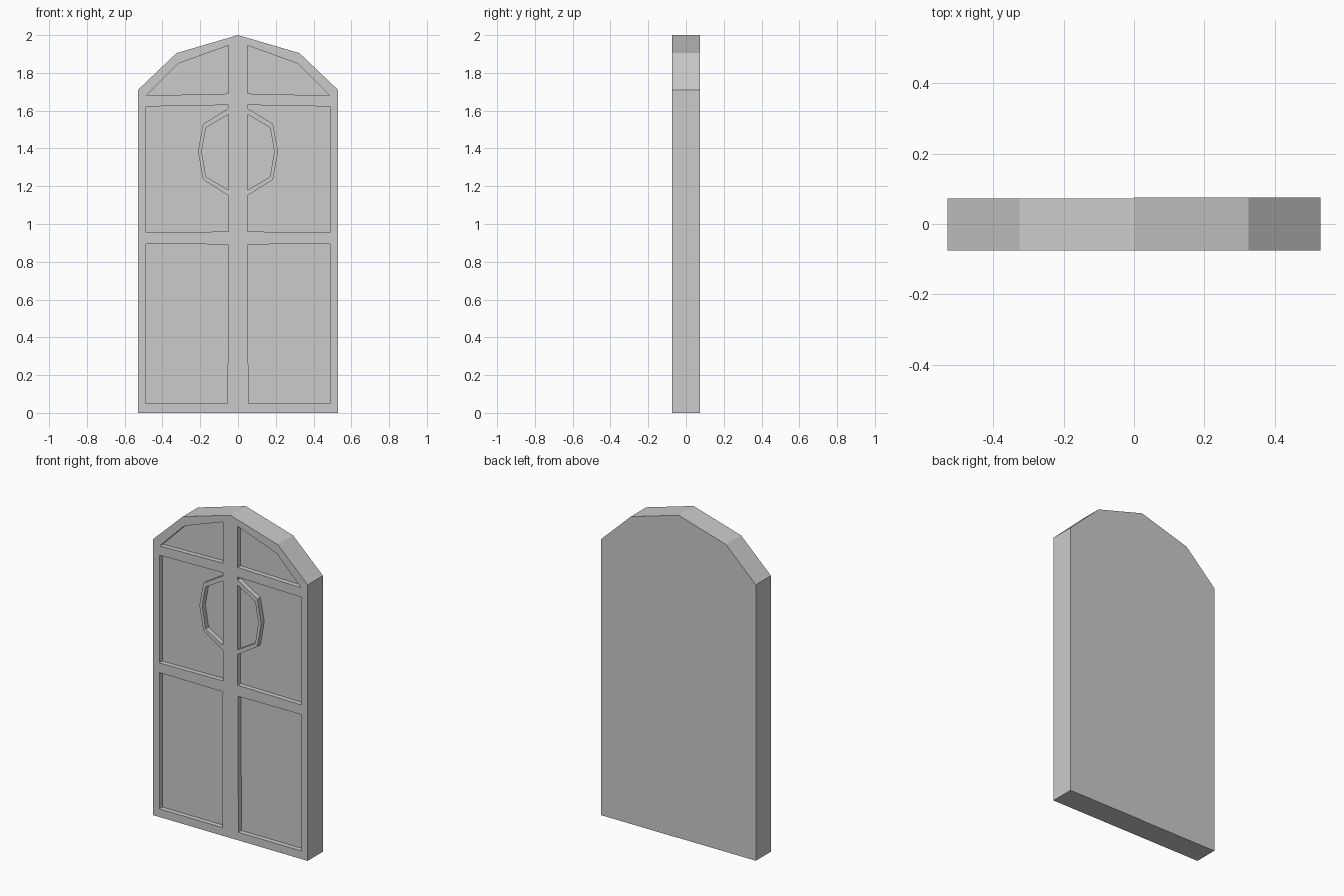
import bpy, bmesh

if "Cube" in bpy.data.objects:
    bpy.data.objects.remove(bpy.data.objects["Cube"])

FRONT, BACK, DEPTH = -0.075, 0.073, 0.03

# Right-hand leaf profile in (x, z); the left leaf mirrors it
LEAF = [(0, 0), (0.53, 0), (0.53, 1.71), (0.325, 1.905), (0, 2.0)]

# Recessed areas: lower panel, upper panel around the ring, window, arched top panel
RECESSES = [
    [(0.055, 0.05), (0.487, 0.05), (0.487, 0.895), (0.052, 0.892)],
    [(0.05, 0.96), (0.487, 0.955), (0.487, 1.622), (0.05, 1.63), (0.05, 1.612),
     (0.185, 1.53), (0.212, 1.385), (0.185, 1.235), (0.05, 1.15)],
    [(0.05, 1.18), (0.17, 1.25), (0.192, 1.385), (0.17, 1.51), (0.05, 1.58)],
    [(0.05, 1.69), (0.485, 1.68), (0.315, 1.85), (0.05, 1.945)],
]


def prisms(name, profiles, side, y0, y1):
    """Extrude (x, z) profiles from y0 to y1 into one object."""
    bm = bmesh.new()
    for profile in profiles:
        face = bm.faces.new([bm.verts.new((side * x, y0, z)) for x, z in profile])
        ext = bmesh.ops.extrude_face_region(bm, geom=[face], use_keep_orig=True)
        for v in ext["geom"]:
            if isinstance(v, bmesh.types.BMVert):
                v.co.y = y1
    bmesh.ops.recalc_face_normals(bm, faces=bm.faces)
    mesh = bpy.data.meshes.new(name)
    bm.to_mesh(mesh)
    bm.free()
    obj = bpy.data.objects.new(name, mesh)
    bpy.context.collection.objects.link(obj)
    return obj


for side, label in ((1, "right"), (-1, "left")):
    # The right leaf stands very slightly proud at the back, marking the seam
    leaf = prisms(label + "_door_leaf", [LEAF], side, FRONT, BACK + (0.002 if side > 0 else 0))
    cutter = prisms(label + "_recess_cutter", RECESSES, side, FRONT - 0.1, FRONT + DEPTH)
    cutter.hide_render = True

    # Sink the panels into the front
    mod = leaf.modifiers.new("recesses", "BOOLEAN")
    mod.operation = "DIFFERENCE"
    mod.solver = "EXACT"
    mod.object = cutter
    bpy.context.view_layer.objects.active = leaf
    bpy.ops.object.modifier_apply(modifier=mod.name)
    bpy.data.objects.remove(cutter)
